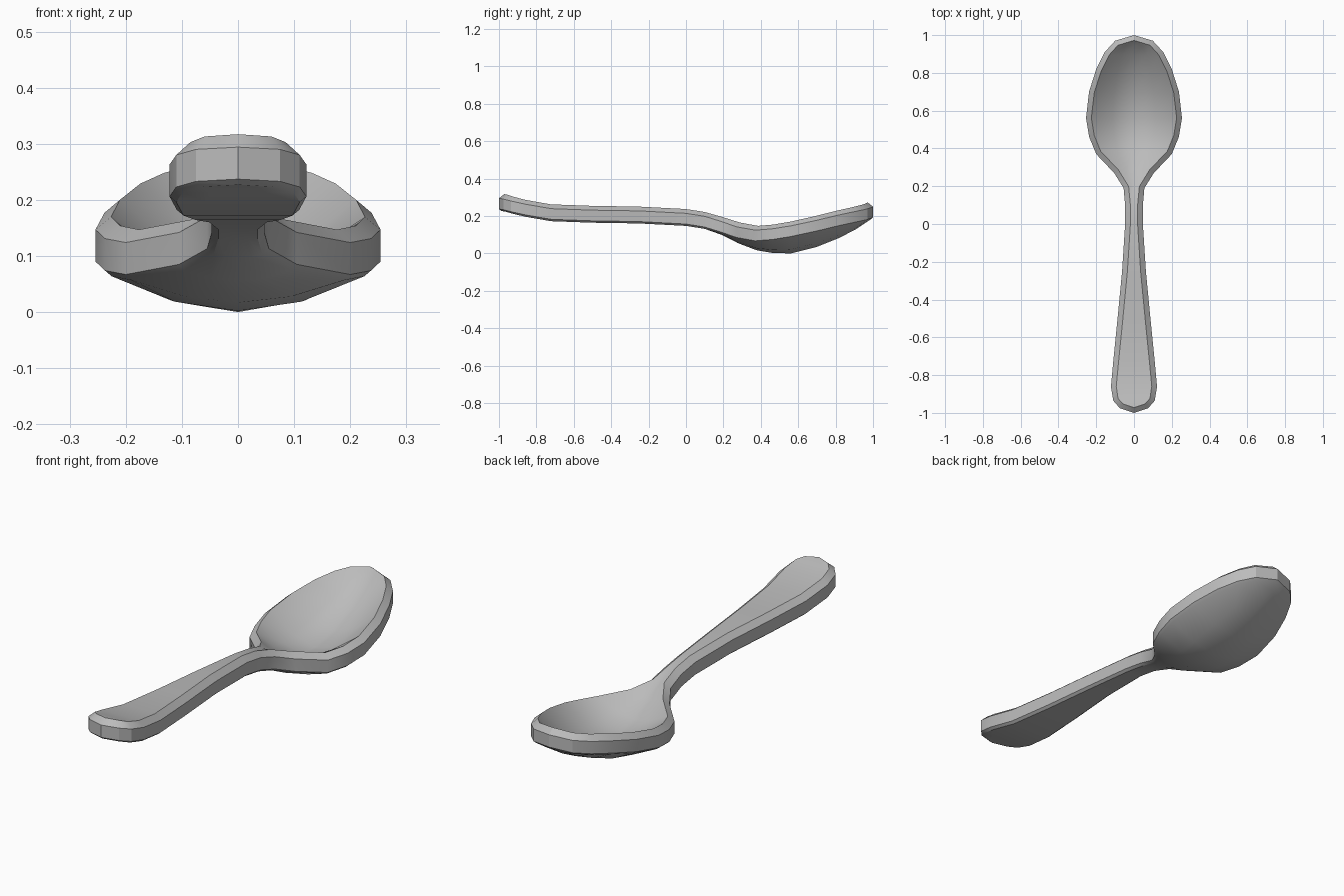
import bpy
import bmesh
from math import radians
from mathutils import Vector

cube = bpy.data.objects.get("Cube")
if cube:
    bpy.data.objects.remove(cube, do_unlink=True)

# Polished metal
metal = bpy.data.materials.new("grey_metal")
metal.use_nodes = True
grey = (0.5, 0.5, 0.5, 1)
metal.diffuse_color = grey
metal.node_tree.nodes["Principled BSDF"].inputs["Base Color"].default_value = grey

# Stations from handle end to bowl tip: y, half width, rim height, hollow depth, belly depth
STATIONS = [
    (-1.0, 0, .317, 0, 0),
    (-.975, .075, .313, 0, 0),
    (-.935, .11, .303, 0, 0),
    (-.86, .122, .286, 0, 0),
    (-.72, .109, .262, 0, 0),
    (-.5, .087, .254, 0, 0),
    (-.25, .063, .25, 0, 0),
    (0, .047, .237, 0, 0),
    (.1, .047, .221, 0, 0),
    (.19, .055, .193, .005, .005),
    (.27, .105, .165, .025, .02),
    (.37, .2, .147, .06, .04),
    (.46, .237, .154, .09, .062),
    (.56, .254, .17, .113, .08),
    (.7, .238, .2, .115, .076),
    (.82, .2, .229, .09, .058),
    (.91, .155, .248, .05, .032),
    (.97, .1, .261, .015, .008),
    (1.0, 0, .272, 0, 0),
]
COLUMNS = (-.5, 0, .5)
last = len(STATIONS) - 1

# Closed outline: right-hand edge up to the tip, then back down the other side
right = [(Vector((w, y)), z) for y, w, z, _, _ in STATIONS]
left = [(Vector((-p.x, p.y)), z) for p, z in reversed(right[1:-1])]
outline = right + left
count = len(outline)

bm = bmesh.new()


def ring(inset, drop):
    """Outline pulled inward by inset and lowered by drop."""
    verts = []
    for i, (p, z) in enumerate(outline):
        before = (p - outline[i - 1][0]).normalized()
        after = (outline[(i + 1) % count][0] - p).normalized()
        tangent = (before + after).normalized()
        normal = Vector((-tangent.y, tangent.x))
        q = p + normal * inset
        verts.append(bm.verts.new((q.x, q.y, z - drop)))
    return verts


def bridge(a, b):
    for i in range(count):
        j = (i + 1) % count
        bm.faces.new((a[i], a[j], b[j], b[i]))


def fill(edge, depth_index):
    """Span the outline with cross rows that sag to the station depth."""
    rows = []
    for i in range(1, last):
        r, l = edge[i], edge[count - i]
        row = [l]
        for t in COLUMNS:
            p = l.co.lerp(r.co, (t + 1) / 2)
            p.z -= STATIONS[i][depth_index] * (1 - abs(t) ** 1.9)
            row.append(bm.verts.new(p))
        rows.append(row + [r])
    for a, b in zip(rows, rows[1:]):
        for k in range(len(a) - 1):
            bm.faces.new((a[k], a[k + 1], b[k + 1], b[k]))
    for row, tip in ((rows[0], edge[0]), (rows[-1], edge[last])):
        for k in range(len(row) - 1):
            bm.faces.new((row[k], row[k + 1], tip))


# Bevelled rim, side wall and underside edge
rings = [ring(.028, 0), ring(0, .023), ring(0, .08), ring(.012, .09)]
for upper, lower in zip(rings, rings[1:]):
    bridge(upper, lower)

# Upper face with hollow bowl, and underside with rounded belly
fill(rings[0], 3)
fill(rings[-1], 4)
bmesh.ops.recalc_face_normals(bm, faces=bm.faces)

mesh = bpy.data.meshes.new("spoon")
bm.to_mesh(mesh)
bm.free()
mesh.materials.append(metal)
spoon = bpy.data.objects.new("spoon", mesh)
bpy.context.collection.objects.link(spoon)

bpy.ops.object.select_all(action="DESELECT")
spoon.select_set(True)
bpy.context.view_layer.objects.active = spoon
bpy.ops.object.shade_smooth_by_angle(angle=radians(30))
